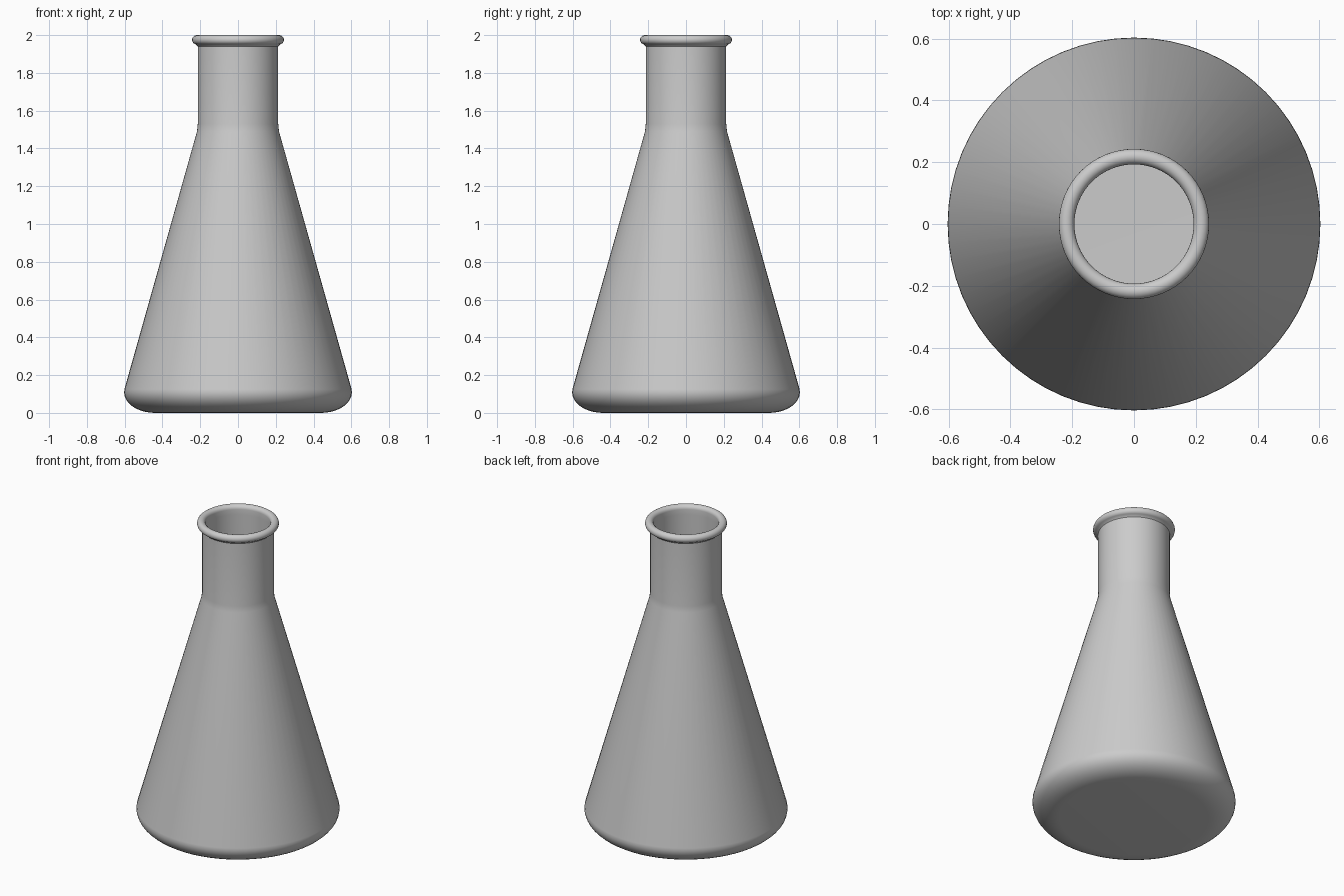
import bpy, bmesh
from math import sin, cos, pi, radians

if "Cube" in bpy.data.objects:
    bpy.data.objects.remove(bpy.data.objects["Cube"])

SEGMENTS = 64


def arc(cx, cz, rx, rz, start, end, steps):
    """Points (radius, height) along an elliptical arc, angles in degrees."""
    pts = []
    for i in range(steps + 1):
        a = radians(start + (end - start) * i / steps)
        pts.append((cx + rx * cos(a), cz + rz * sin(a)))
    return pts


def lathe(name, profile):
    """Revolve a (radius, height) profile around z."""
    bm = bmesh.new()
    verts = [bm.verts.new((r, 0, z)) for r, z in profile]
    edges = [bm.edges.new(pair) for pair in zip(verts, verts[1:])]
    bmesh.ops.spin(bm, geom=verts + edges, cent=(0, 0, 0), axis=(0, 0, 1),
                   angle=2 * pi, steps=SEGMENTS, use_duplicate=False)
    bmesh.ops.remove_doubles(bm, verts=bm.verts, dist=1e-4)
    bmesh.ops.recalc_face_normals(bm, faces=bm.faces)
    mesh = bpy.data.meshes.new(name)
    bm.to_mesh(mesh)
    bm.free()
    obj = bpy.data.objects.new(name, mesh)
    bpy.context.collection.objects.link(obj)
    bpy.ops.object.select_all(action='DESELECT')
    obj.select_set(True)
    bpy.context.view_layer.objects.active = obj
    bpy.ops.object.shade_smooth_by_angle(angle=radians(30))
    return obj


# Outside: flat base, rounded foot, cone, straight neck
outside = [(0, 0)] + arc(0.44, 0.11, 0.163, 0.11, -90, 8, 10) + [
    (0.217, 1.49), (0.213, 1.53), (0.213, 1.94)]

# Rolled lip around the mouth
lip = arc(0.218, 1.975, 0.025, 0.025, -80, 180, 14)

# Inside: neck wall, cone, rounded floor
inside = [(0.195, 1.94), (0.195, 1.53), (0.198, 1.49)] + arc(
    0.44, 0.11, 0.143, 0.09, 8, -90, 10) + [(0, 0.02)]

lathe("conical_flask", outside + lip + inside)
